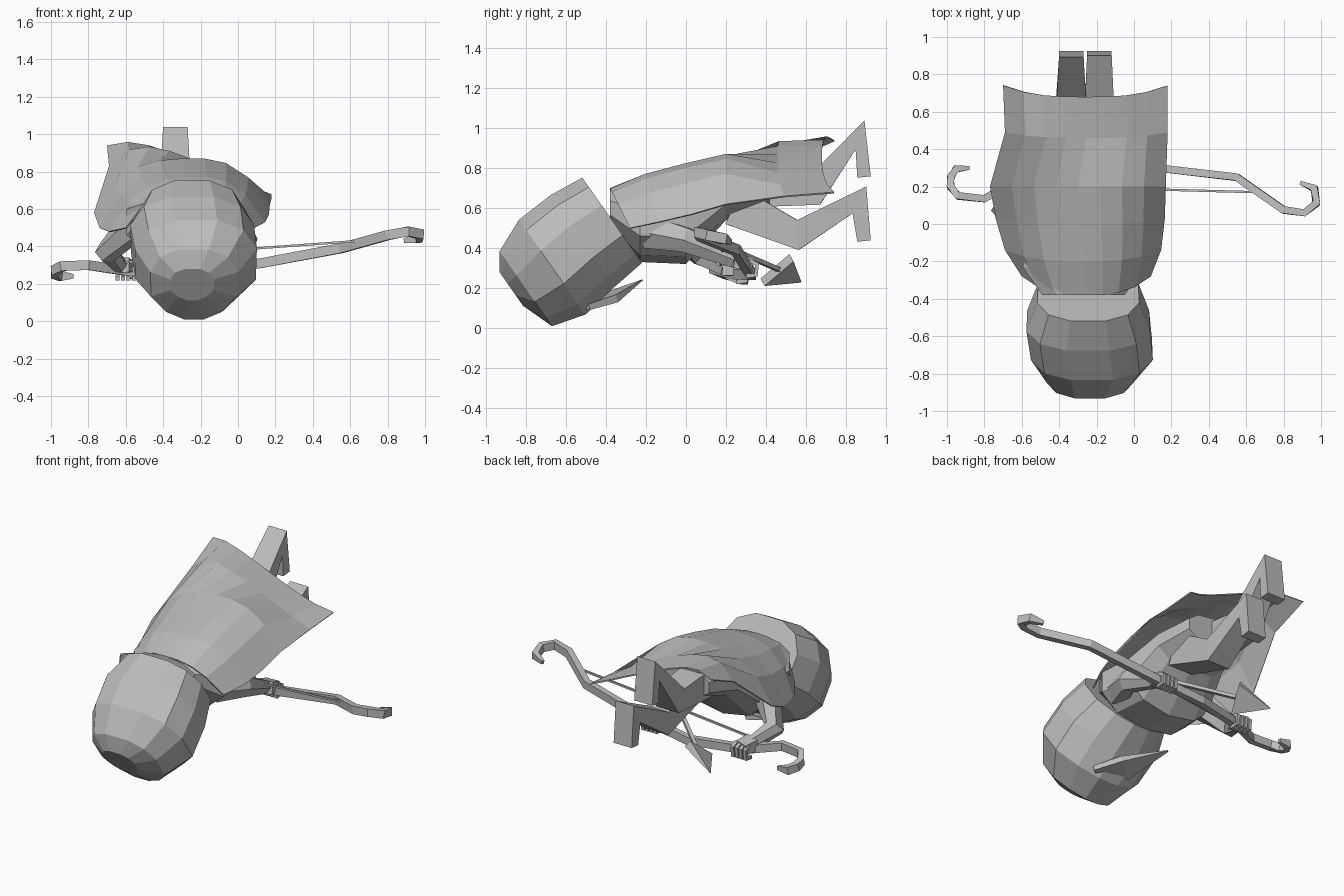
import bpy, bmesh, math
from mathutils import Vector

if "Cube" in bpy.data.objects:
    bpy.data.objects.remove(bpy.data.objects["Cube"], do_unlink=True)

grey = bpy.data.materials.new("plain_grey")
grey.use_nodes = True
tone = (0.5, 0.5, 0.5, 1)
grey.diffuse_color = tone
grey.node_tree.nodes["Principled BSDF"].inputs["Base Color"].default_value = tone


def finish(name, bm, closed=True):
    if closed:
        bmesh.ops.recalc_face_normals(bm, faces=bm.faces)
    mesh = bpy.data.meshes.new(name)
    bm.to_mesh(mesh)
    bm.free()
    mesh.materials.append(grey)
    obj = bpy.data.objects.new(name, mesh)
    bpy.context.collection.objects.link(obj)
    return obj


def skin(name, rings):
    """Join closed rings of points and cap both ends."""
    bm = bmesh.new()
    rows = [[bm.verts.new(p) for p in ring] for ring in rings]
    count = len(rows[0])
    for low, high in zip(rows, rows[1:]):
        for i in range(count):
            j = (i + 1) % count
            bm.faces.new((low[i], low[j], high[j], high[i]))
    bm.faces.new(rows[0])
    bm.faces.new(rows[-1])
    return finish(name, bm)


def rounded(sides, power):
    """Unit outline between a circle and a square."""
    out = []
    for i in range(sides):
        t = 2 * math.pi * (i + 0.5) / sides
        c, s = math.cos(t), math.sin(t)
        out.append((math.copysign(abs(c) ** power, c), math.copysign(abs(s) ** power, s)))
    return out


def per_point(value, count):
    return value if isinstance(value, list) else [value] * count


def tube(name, path, widths, ref, spans=None, sides=4):
    """Flat sided bar; spans are its half sizes along ref, widths across it."""
    pts = [Vector(p) for p in path]
    ref = Vector(ref)
    widths = per_point(widths, len(pts))
    spans = per_point(spans, len(pts)) if spans else widths
    stretch = 1.41 if sides == 4 else 1
    rings = []
    for i, p in enumerate(pts):
        before = (p - pts[i - 1]).normalized() if i else Vector()
        after = (pts[i + 1] - p).normalized() if i + 1 < len(pts) else Vector()
        along = (before + after).normalized()
        side = (ref - along * ref.dot(along)).normalized()
        up = along.cross(side)
        rings.append([p + (side * c * spans[i] + up * s * widths[i]) * stretch
                      for c, s in rounded(sides, 1)])
    return skin(name, rings)


# Hood: rounded rings along a tilted axis, narrower underneath
tilt = math.radians(35)
axis = Vector((0, math.cos(tilt), math.sin(tilt)))
normal = Vector((0, -math.sin(tilt), math.cos(tilt)))
origin = Vector((-0.245, -0.6, 0.38))
rings = []
for a, shift, low, high, half in ((-0.33, 0, -0.1, 0.11, 0.12), (-0.27, 0.01, -0.27, 0.2, 0.24),
                                  (-0.1, 0.02, -0.32, 0.275, 0.335), (0.1, 0, -0.29, 0.285, 0.34),
                                  (0.28, 0, -0.27, 0.265, 0.28)):
    mid, size = (low + high) / 2, (high - low) / 2
    rings.append([origin + axis * a + normal * (mid + s * size)
                  + Vector((shift + c * half * (1 - 0.4 * max(0, -s) ** 3), 0, 0))
                  for c, s in rounded(12, 0.8)])
skin("hood", rings)

# Pointed flap under the face
tube("chin_flap", [(-0.16, -0.54, 0.1), (-0.27, -0.41, 0.14), (-0.45, -0.22, 0.24)],
     [0.015, 0.02, 0.002], (1, 0.5, 0), [0.09, 0.1, 0.006])

# Torso
rings = []
for y, z, rx, rz in ((-0.38, 0.6, 0.23, 0.1), (-0.23, 0.53, 0.34, 0.2), (0, 0.53, 0.32, 0.21),
                     (0.2, 0.66, 0.26, 0.12), (0.42, 0.7, 0.2, 0.1)):
    rings.append([(-0.27 + c * rx, y, z + s * rz) for c, s in rounded(10, 0.9)])
skin("torso", rings)

# Cloak: open arched sheet, lifted at the back on one side
columns = 8
bm = bmesh.new()
grid = []
for y, sweep, left, right, z_left, z_mid, z_right in (
        (-0.38, 0.1, -0.6, 0.09, 0.5, 0.7, 0.5),
        (-0.2, 0.06, -0.69, 0.145, 0.48, 0.77, 0.53),
        (0, 0.03, -0.74, 0.165, 0.5, 0.82, 0.57),
        (0.2, 0, -0.77, 0.17, 0.58, 0.87, 0.62),
        (0.46, 0.03, -0.69, 0.18, 0.83, 0.87, 0.66),
        (0.68, 0.06, -0.7, 0.18, 0.94, 0.86, 0.68)):
    row = []
    lift = z_left - z_right
    for i in range(columns + 1):
        u = 2 * i / columns - 1
        base = (z_left + z_right - lift * u) / 2
        arch = (z_mid - (z_left + z_right) / 2) * (1 - abs(u) ** 3) * (1 - 4 * max(0, lift) * u)
        x = (left + right) / 2 + u * (right - left) / 2
        row.append(bm.verts.new((x, y + sweep * abs(u) ** 3, base + arch)))
    grid.append(row)
for near, far in zip(grid, grid[1:]):
    for i in range(columns):
        bm.faces.new((near[i], near[i + 1], far[i + 1], far[i]))
cloak = finish("cloak", bm, closed=False)
thick = cloak.modifiers.new("thickness", "SOLIDIFY")
thick.thickness = 0.008

# Legs, each bent sharply down into the foot
for side, x, path in (
        ("left", -0.185, [(0.24, 0.61), (0.56, 0.465), (0.867, 0.64), (0.89, 0.435)]),
        ("right", -0.335, [(0.24, 0.7), (0.64, 0.685), (0.87, 0.965), (0.89, 0.755)])):
    tube(side + "_leg", [(x + dx, *p) for dx, p in zip((-0.01, 0, 0, 0), path)],
         [0.1, 0.075, 0.076, 0.034], (1, 0, 0), [0.09, 0.082, 0.066, 0.066])

# Bow
bow = [(-0.88, 0.3, 0.24), (-0.95, 0.295, 0.242), (-0.98, 0.25, 0.255), (-0.98, 0.2, 0.27),
       (-0.94, 0.15, 0.295), (-0.8, 0.135, 0.3), (-0.6, 0.25, 0.27), (-0.25, 0.33, 0.265),
       (0.12, 0.3, 0.31), (0.55, 0.25, 0.39), (0.8, 0.075, 0.46), (0.91, 0.06, 0.48),
       (0.975, 0.11, 0.465), (0.965, 0.19, 0.445), (0.89, 0.22, 0.43)]
tube("bow", bow, [0.01] + [0.02] * (len(bow) - 2) + [0.01], (0, 0, 1),
     [0.012] + [0.026] * (len(bow) - 2) + [0.012])
tube("bow_string", [(0.65, 0.17, 0.43), (0.1, 0.185, 0.39), (-0.74, 0.17, 0.3)], 0.006, (0, 0, 1))

# Arrow with a flat blade
tube("arrow_shaft", [(0.05, 0.1, 0.45), (-0.43, 0.48, 0.285)], 0.011, (0, 0, 1))
tube("arrow_head", [(-0.41, 0.455, 0.29), (-0.58, 0.575, 0.23)], [0.025, 0.002],
     (0.43, 0.62, 0.66), [0.1, 0.002])

# Arms, hands and curled fingers
for side, path, grip in (
        ("left", [(-0.04, -0.18, 0.48), (0.04, 0, 0.44), (0.03, 0.24, 0.34)], (0.02, 0.3, 0.3)),
        ("right", [(-0.53, -0.06, 0.54), (-0.7, 0.08, 0.37), (-0.63, 0.2, 0.3)],
         (-0.6, 0.25, 0.27))):
    tube(side + "_arm", path, [0.09, 0.065, 0.04], (0, 0, 1), [0.095, 0.07, 0.045], 6)
    hand = Vector(grip)
    tube(side + "_hand", [path[-1], hand + Vector((0, 0.03, 0.02))], [0.04, 0.03], (1, 0, 0),
         [0.05, 0.045])
    for i in range(4):
        root = hand + Vector((0.03 * (i - 1.5), 0, 0))
        tube(side + "_finger", [root + Vector(p) for p in
                                ((0, 0.01, 0.04), (0, 0.055, 0.02), (0, 0.05, -0.035), (0, 0, -0.04))],
             0.011, (1, 0, 0))
